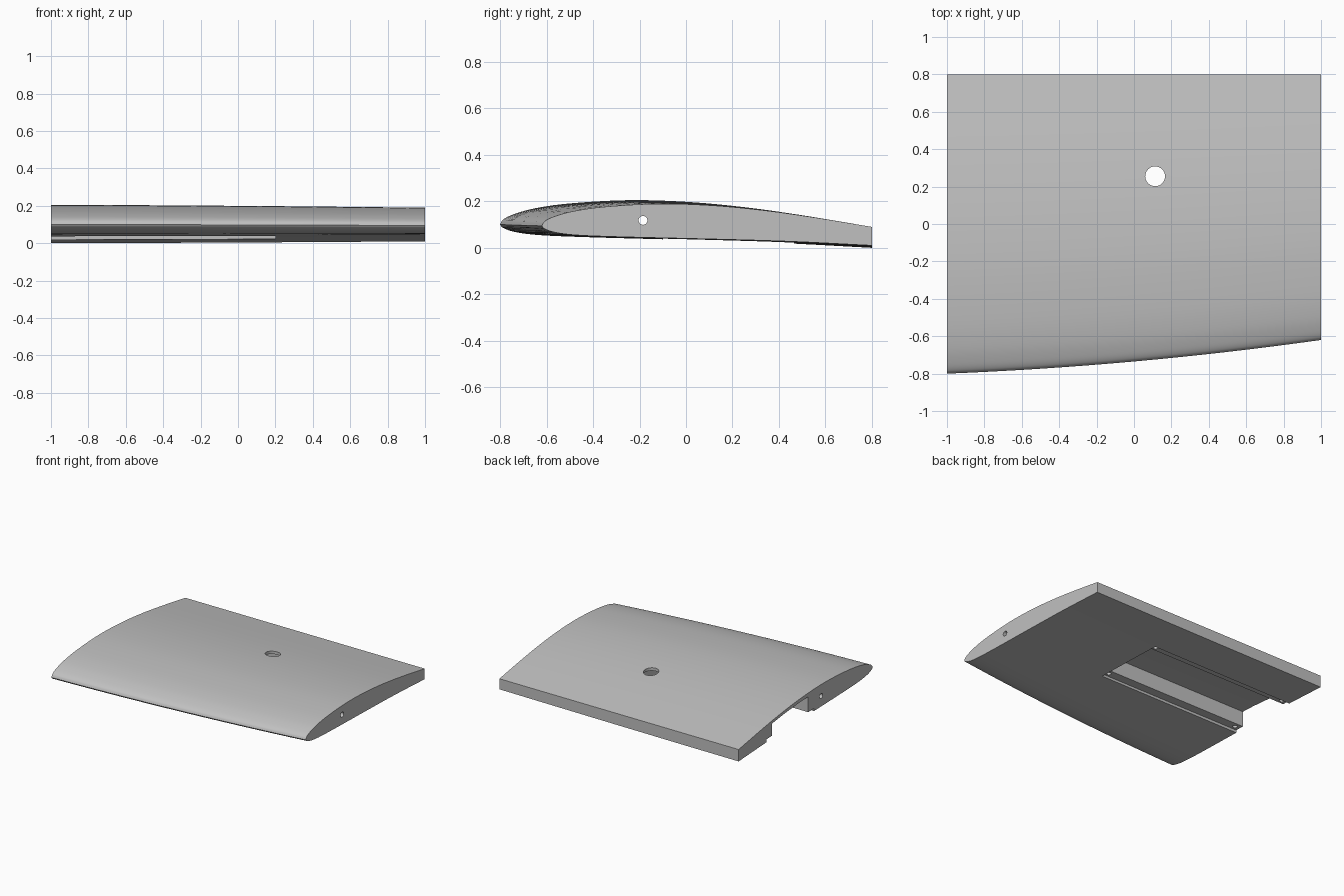
import bpy, bmesh, math
from mathutils import Vector

if "Cube" in bpy.data.objects:
    bpy.data.objects.remove(bpy.data.objects["Cube"])

grey = bpy.data.materials.new("light_grey")
grey.use_nodes = True
grey.diffuse_color = (0.53, 0.53, 0.53, 1)
grey.node_tree.nodes["Principled BSDF"].inputs["Base Color"].default_value = grey.diffuse_color


def loft(name, sections):
    """Skin a closed solid through equal-length loops of points."""
    bm = bmesh.new()
    rings = [[bm.verts.new(p) for p in s] for s in sections]
    for a, b in zip(rings, rings[1:]):
        for i in range(len(a)):
            j = (i + 1) % len(a)
            bm.faces.new((a[i], a[j], b[j], b[i]))
    bm.faces.new(rings[0])
    bm.faces.new(rings[-1])
    bmesh.ops.recalc_face_normals(bm, faces=bm.faces)
    mesh = bpy.data.meshes.new(name)
    bm.to_mesh(mesh)
    bm.free()
    obj = bpy.data.objects.new(name, mesh)
    bpy.context.collection.objects.link(obj)
    mesh.materials.append(grey)
    return obj


def spline(pts, steps=5):
    """Smooth curve through the points."""
    p = [Vector(q) for q in pts]
    p = [p[0] * 2 - p[1]] + p + [p[-1] * 2 - p[-2]]
    out = []
    for a, b, c, d in zip(p, p[1:], p[2:], p[3:]):
        for k in range(steps):
            t = k / steps
            out.append(0.5 * (2 * b + (c - a) * t + (2 * a - 5 * b + 4 * c - d) * t**2
                              + (3 * b - a - 3 * c + d) * t**3))
    return out + [p[-2]]


def cylinder(name, radius, depth, location, rotation=(0, 0, 0)):
    bpy.ops.mesh.primitive_cylinder_add(vertices=32, radius=radius, depth=depth,
                                        location=location, rotation=rotation)
    obj = bpy.context.object
    obj.name = name
    obj.data.materials.append(grey)
    return obj


# Airfoil profile as (y, z), nose to tail
upper = spline([(-0.8, 0.1), (-0.785, 0.123), (-0.74, 0.145), (-0.65, 0.17), (-0.5, 0.191),
                (-0.25, 0.205), (0, 0.198), (0.25, 0.175), (0.5, 0.14), (0.8, 0.09)])
lower = spline([(-0.8, 0.1), (-0.785, 0.085), (-0.73, 0.067), (-0.62, 0.054), (-0.4, 0.045),
                (0, 0.034), (0.4, 0.021), (0.8, 0)])
profile = upper + lower[:0:-1]


# Wing panel, with the leading edge sweeping back toward +x
def section(x):
    nose = -0.735 + 0.09 * x + 0.025 * x * x
    s = (0.8 - nose) / 1.6
    ring = []
    for y, z in profile:
        c = 0.05 + 0.04 * (y + 0.8) / 1.6
        ring.append((x, 0.8 - (0.8 - y) * s, c + (z - c) * s))
    return ring


wing = loft("wing_panel", [section(-1 + i / 8) for i in range(17)])

# Stepped bay underneath, open at the -x end
bay = [(-0.10, -0.1), (-0.10, 0.057), (-0.03, 0.055), (-0.03, 0.172), (0.08, 0.167),
       (0.26, 0.151), (0.40, 0.134), (0.40, 0.042), (0.465, 0.040), (0.465, -0.1)]
cutters = [loft("bay_cutter", [[(x, y, z) for y, z in bay] for x in (-1.1, 0.2)])]

# Round cable hole, spar hole and four screw holes
cutters.append(cylinder("cable_hole_cutter", 0.053, 0.2, (0.113, 0.255, 0.2)))
cutters.append(cylinder("spar_hole_cutter", 0.019, 2.4, (0, -0.185, 0.118),
                        (0, math.pi / 2, 0)))
for x in (-0.96, 0.17):
    for y in (-0.067, 0.432):
        cutters.append(cylinder("screw_hole_cutter", 0.017, 0.1, (x, y, 0.05)))

bpy.ops.object.select_all(action='DESELECT')
bpy.context.view_layer.objects.active = wing
wing.select_set(True)
for cutter in cutters:
    cutter.hide_render = True
    mod = wing.modifiers.new(cutter.name, 'BOOLEAN')
    mod.operation = 'DIFFERENCE'
    mod.solver = 'EXACT'
    mod.object = cutter
    bpy.ops.object.modifier_apply(modifier=mod.name)
for cutter in cutters:
    bpy.data.objects.remove(cutter)

bpy.ops.object.shade_smooth_by_angle(angle=math.radians(30))
